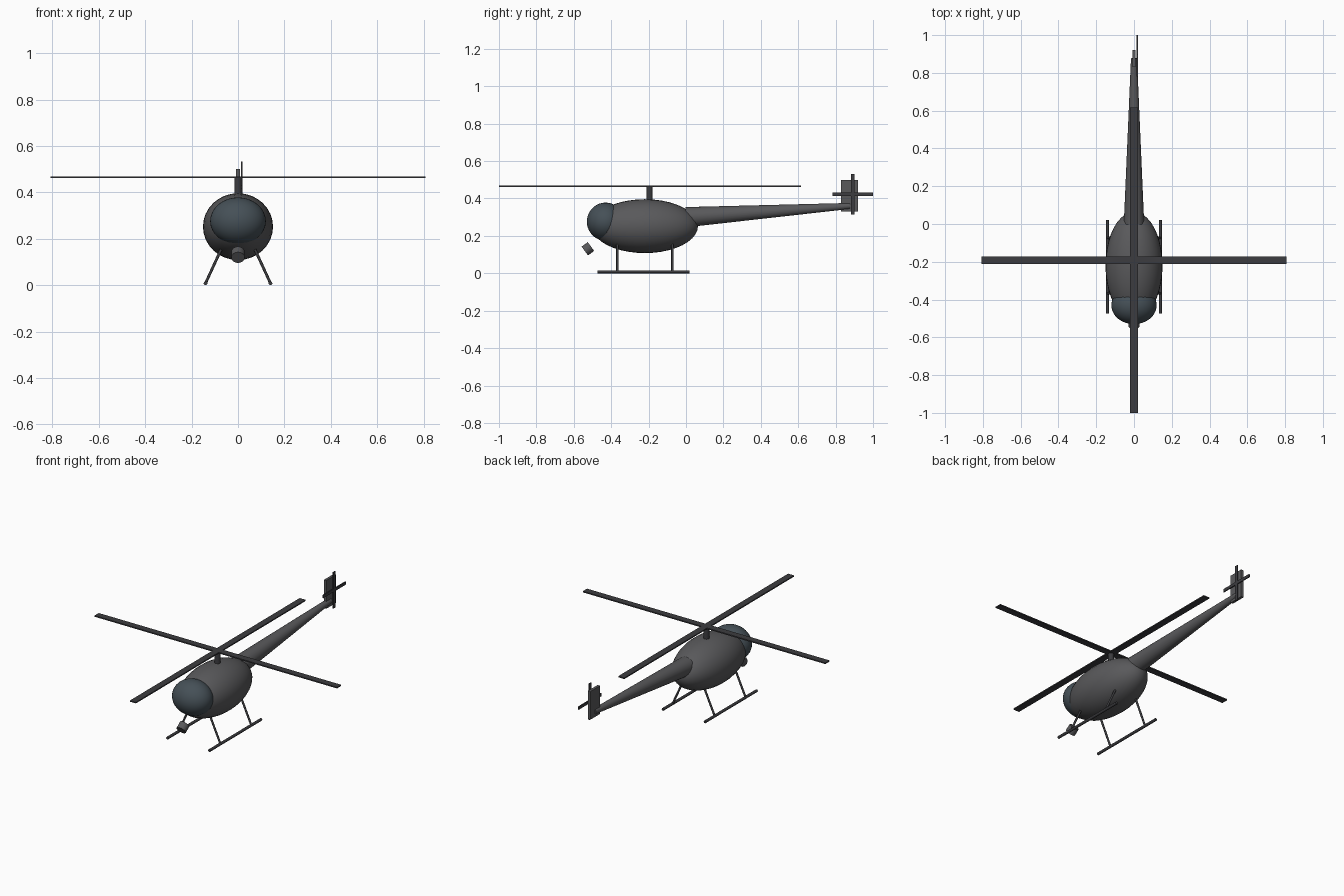
import bpy
from math import radians
from mathutils import Vector

if "Cube" in bpy.data.objects:
    bpy.data.objects.remove(bpy.data.objects["Cube"])


def finish(ob, name, mat, smooth=False):
    ob.name = name
    ob.data.materials.append(mat)
    if smooth:
        bpy.ops.object.shade_smooth_by_angle(angle=radians(35))
    return ob


def paint(name, rgb):
    m = bpy.data.materials.new(name)
    m.diffuse_color = (*rgb, 1)
    m.use_nodes = True
    m.node_tree.nodes["Principled BSDF"].inputs["Base Color"].default_value = m.diffuse_color
    return m


def ellipsoid(name, loc, radii, mat):
    # poles along the flight direction
    bpy.ops.mesh.primitive_uv_sphere_add(segments=32, ring_count=20, radius=1,
                                         location=loc, rotation=(radians(90), 0, 0))
    ob = bpy.context.object
    ob.scale = (radii[0], radii[2], radii[1])
    return finish(ob, name, mat, True)


def box(name, loc, size, mat):
    bpy.ops.mesh.primitive_cube_add(size=1, location=loc)
    ob = bpy.context.object
    ob.scale = size
    return finish(ob, name, mat)


def tube(name, a, b, r1, r2, mat, sides=24):
    a, b = Vector(a), Vector(b)
    d = b - a
    bpy.ops.mesh.primitive_cone_add(vertices=sides, radius1=r1, radius2=r2,
                                    depth=d.length, location=(a + b) / 2)
    ob = bpy.context.object
    ob.rotation_euler = d.to_track_quat('Z', 'Y').to_euler()
    return finish(ob, name, mat, True)


hull = paint("hull_grey", (0.10, 0.10, 0.105))
dark = paint("dark_grey", (0.045, 0.045, 0.05))
glass = paint("canopy_tint", (0.06, 0.08, 0.095))

# Fuselage and canopy
ellipsoid("fuselage", (0, -0.22, 0.252), (0.151, 0.284, 0.144), hull)
ellipsoid("canopy", (0, -0.43, 0.276), (0.12, 0.1, 0.102), glass)

# Tail boom and fin
tube("tail_boom", (0, 0, 0.3), (0, 0.877, 0.36), 0.054, 0.016, hull)
box("tail_fin", (0, 0.875, 0.415), (0.016, 0.09, 0.17), hull)

# Main rotor
tube("rotor_mast", (0, -0.195, 0.36), (0, -0.195, 0.465), 0.016, 0.016, dark)
for name, size in (("rotor_blade_across", (1.616, 0.04, 0.007)),
                   ("rotor_blade_along", (0.04, 1.616, 0.007))):
    box(name, (0, -0.192, 0.465), size, dark)

# Tail rotor
for name, size in (("tail_rotor_upright", (0.006, 0.02, 0.218)),
                   ("tail_rotor_level", (0.006, 0.218, 0.018))):
    box(name, (0.017, 0.891, 0.423), size, dark)

# Landing skids and struts
for side, s in (("left", -1), ("right", 1)):
    tube(side + "_skid", (s * 0.14, -0.473, 0.008), (s * 0.14, 0.02, 0.008), 0.008, 0.008, dark, 16)
    for end, y in (("front", -0.367), ("rear", -0.073)):
        tube(f"{side}_{end}_strut", (s * 0.14, y, 0.008), (s * 0.07, y, 0.16), 0.006, 0.006, dark, 12)

# Camera pod under the nose
tube("camera_pod", (0, -0.508, 0.143), (0, -0.541, 0.119), 0.029, 0.029, hull, 16)
